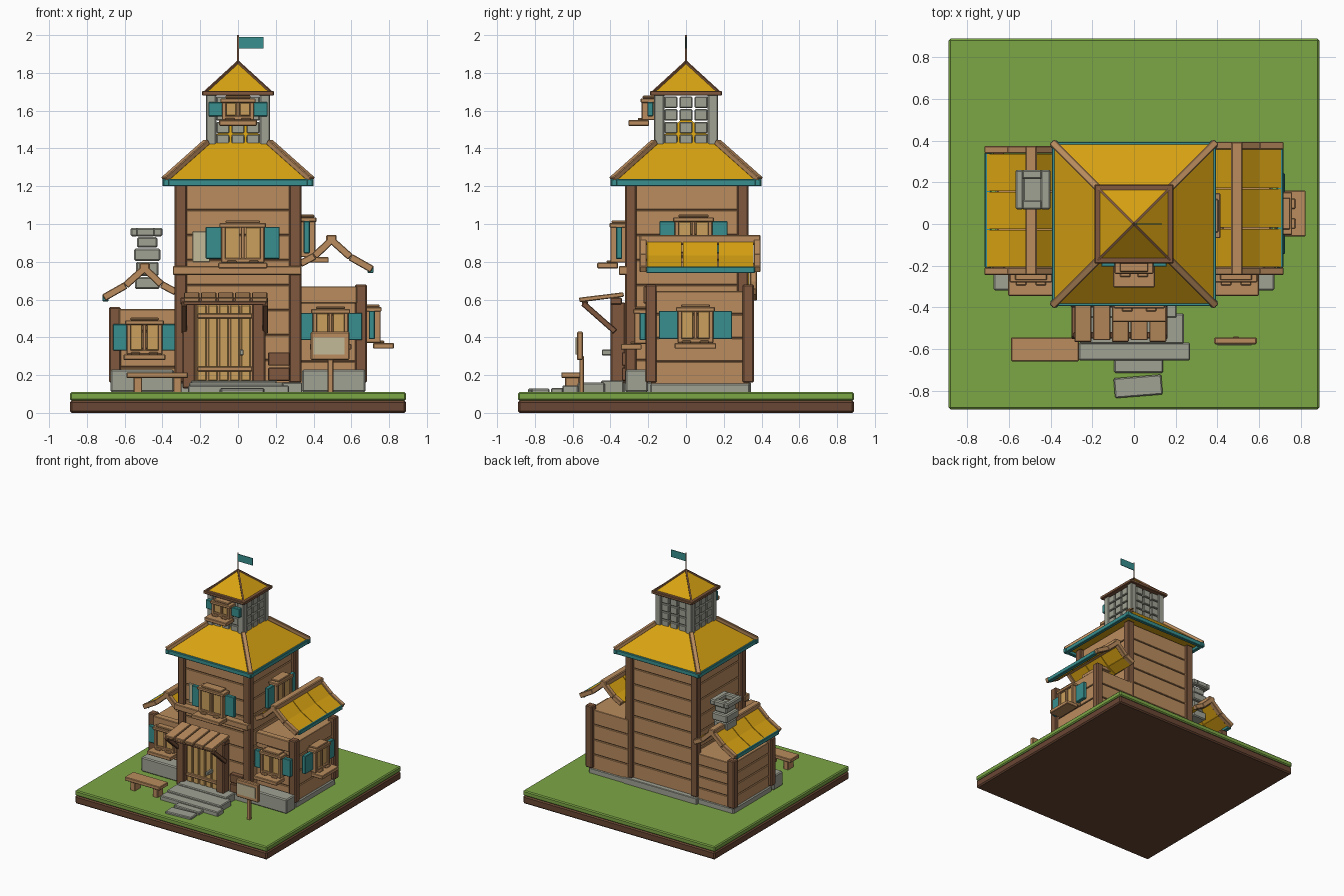
import bpy, bmesh, math
from mathutils import Matrix, Vector

cube = bpy.data.objects.get("Cube")
if cube:
    bpy.data.objects.remove(cube)


def material(name, hexcode):
    rgb = [int(hexcode[i:i + 2], 16) / 255 for i in (0, 2, 4)]
    color = [((c + 0.055) / 1.055) ** 2.4 for c in rgb] + [1]
    mat = bpy.data.materials.new(name)
    mat.use_nodes = True
    mat.diffuse_color = color
    mat.node_tree.nodes["Principled BSDF"].inputs["Base Color"].default_value = color
    return mat


WOOD = material("light wood", "BA8C5E")
DARK = material("dark wood", "80593F")
TAN = material("tan panel", "CBA05C")
TEAL = material("teal paint", "388F8F")
GOLD = material("golden roof", "D9A312")
STONE = material("grey stone", "A0A294")
GRASS = material("grass", "7CA645")
SOIL = material("soil", "694633")
PALE = material("pale board", "C3BA98")


def finish(name, bm, mat, bevel=0.0):
    mesh = bpy.data.meshes.new(name)
    bm.to_mesh(mesh)
    bm.free()
    mesh.materials.append(mat)
    obj = bpy.data.objects.new(name, mesh)
    bpy.context.collection.objects.link(obj)
    if bevel:
        mod = obj.modifiers.new("worn edges", "BEVEL")
        mod.width, mod.segments = bevel, 1
    return obj


def boxes(name, mat, ranges, place=Matrix(), bevel=0.004):
    """One object from boxes given as (x0, x1, y0, y1, z0, z1)."""
    bm = bmesh.new()
    for x0, x1, y0, y1, z0, z1 in ranges:
        mid = Matrix.Translation(((x0 + x1) / 2, (y0 + y1) / 2, (z0 + z1) / 2))
        size = Matrix.Diagonal((x1 - x0, y1 - y0, z1 - z0, 1))
        bmesh.ops.create_cube(bm, size=1, matrix=place @ mid @ size)
    return finish(name, bm, mat, bevel)


def beam(name, mat, a, b, width, thick, bevel=0.004):
    """A board running from a to b, its width kept horizontal."""
    a, b = Vector(a), Vector(b)
    along = (b - a).normalized()
    side = Vector((0, 0, 1)).cross(along).normalized()
    turn = Matrix((along, side, along.cross(side))).transposed().to_4x4()
    half = (b - a).length / 2
    return boxes(name, mat, [(-half, half, -width / 2, width / 2, -thick / 2, thick / 2)],
                 Matrix.Translation((a + b) / 2) @ turn, bevel)


def pyramid(name, mat, half, z0, z1):
    bm = bmesh.new()
    bmesh.ops.create_cone(bm, cap_ends=True, segments=4, radius1=half * math.sqrt(2), radius2=0,
                          depth=z1 - z0, matrix=Matrix.Translation((0, 0, (z0 + z1) / 2))
                          @ Matrix.Rotation(math.pi / 4, 4, "Z"))
    return finish(name, bm, mat)


def planks(name, x0, x1, y0, y1, z0, z1, count):
    """Wall of stacked boards around a dark core, so the seams show."""
    step = (z1 - z0) / count
    boxes(name + "_planks", WOOD, [(x0, x1, y0, y1, z0 + i * step, z0 + (i + 1) * step - 0.006)
                                   for i in range(count)], bevel=0.003)
    boxes(name + "_core", DARK, [(x0 + 0.01, x1 - 0.01, y0 + 0.01, y1 - 0.01, z0, z1 - 0.01)], bevel=0)


def window(name, x, y, z, w, h, shutter, facing=0):
    """Shuttered window; z is the bottom of the frame."""
    place = Matrix.Translation((x, y, z)) @ Matrix.Rotation(facing, 4, "Z")
    half, t = w / 2, 0.024
    boxes(name + "_frame", WOOD, [
        (-half, -half + t, -0.08, 0, 0, h), (half - t, half, -0.08, 0, 0, h),
        (-half, half, -0.08, 0, 0, t), (-half - 0.008, half + 0.008, -0.085, 0, h - t, h),
        (-half * 0.8, half * 0.8, -0.075, 0, h, h + 0.014),
        (-0.01, 0.01, -0.075, 0, 0, h)], place)
    boxes(name + "_panes", TAN, [(s * half / 2 - half * 0.36, s * half / 2 + half * 0.36, -0.066, 0, t, h - t)
                                 for s in (-1, 1)], place, 0.002)
    boxes(name + "_sill", WOOD, [(-half - 0.015, half + 0.015, -0.15, -0.04, -0.03, 0)]
          + [(s - 0.025, s + 0.025, -0.1, -0.06, 0, 0.012) for s in (-half / 2, half / 2)], place)
    boxes(name + "_shutters", TEAL, [(s - shutter / 2, s + shutter / 2, -0.05, -0.018, 0.02, h - 0.02)
                                     for s in (-half - shutter * 0.4, half + shutter * 0.4)], place)


# Ground slab
boxes("soil_base", SOIL, [(-0.89, 0.89, -0.89, 0.89, 0, 0.066)], bevel=0.01)
boxes("grass_top", GRASS, [(-0.89, 0.89, -0.89, 0.89, 0.066, 0.11)], bevel=0.008)

# Tower body
boxes("tower_footing", STONE, [(-0.34, 0.34, -0.33, 0.345, 0.1, 0.16)])
planks("tower_wall", -0.305, 0.305, -0.3, 0.305, 0.15, 1.21, 8)
boxes("tower_posts", DARK, [(sx - 0.032, sx + 0.032, sy - 0.03, sy + 0.03, 0.16, 1.21)
                            for sx in (-0.303, 0.303) for sy in (-0.293, 0.3)], bevel=0.007)
boxes("tower_front_beam", WOOD, [(-0.345, 0.335, -0.355, -0.29, 0.73, 0.777)])
boxes("wall_patch", PALE, [(-0.24, -0.15, -0.309, -0.29, 0.8, 0.96)], bevel=0.002)
boxes("stacked_boards", DARK, [(0.16, 0.275, -0.34, -0.29, z, z + 0.07) for z in (0.17, 0.25)])

# Main roof
pyramid("main_roof", GOLD, 0.395, 1.225, 1.575)
EAVE = 0.38
for i in range(4):
    turn = Matrix.Rotation(i * math.pi / 2, 4, "Z")
    boxes("roof_eave", TEAL, [(-0.4, 0.4, -EAVE - 0.015, -EAVE + 0.015, 1.2, 1.237)], turn)
    beam("roof_hip", WOOD, turn @ Vector((0.39, 0.39, 1.235)), turn @ Vector((0.165, 0.165, 1.435)), 0.035, 0.03)

    # Lantern walls of loose stone blocks
    boxes("lantern_post", STONE, [(0.115, 0.17, 0.115, 0.17, 1.4, 1.685)], turn, 0.006)
    boxes("lantern_blocks", STONE, [
        (c * 0.08 - 0.034, c * 0.08 + 0.034, -0.165, -0.125, 1.413 + r * 0.067, 1.474 + r * 0.067)
        for c in (-1, 0, 1) for r in range(4)], turn, 0.005)
    beam("lantern_hip", DARK, turn @ Vector((0.172, 0.172, 1.7)), turn @ Vector((0, 0, 1.857)), 0.012, 0.012, 0)

# Lantern roof and flag
boxes("lantern_eave", DARK, [(-0.19, 0.19, -0.19, 0.19, 1.68, 1.705)])
pyramid("lantern_roof", GOLD, 0.17, 1.7, 1.855)
boxes("flag_pole", DARK, [(-0.004, 0.004, -0.004, 0.004, 1.84, 2)], bevel=0)
boxes("flag", TEAL, [(0.004, 0.135, -0.003, 0.003, 1.93, 1.99)], bevel=0)

# Side wings with open gable roofs
OUTER = [(0, 0), (0.1, -0.09), (0.215, -0.155)]
INNER = [(0, 0), (-0.09, -0.085), (-0.165, -0.125)]


def wing(name, side, top, back, ridge):
    def span(a, b):
        return (a, b) if side > 0 else (-b, -a)
    planks(name + "_wall", *span(0.3, 0.655), -0.185, back - 0.025, 0.15, top - 0.03, 4)
    boxes(name + "_footing", STONE, [(*span(0.3, 0.665), -0.19, back - 0.02, 0.1, 0.155),
                                     (*span(0.34, 0.675), -0.32, -0.2, 0.11, 0.23)], bevel=0.008)
    boxes(name + "_posts", DARK, [(*span(0.62, 0.683), y - 0.03, y + 0.03, 0.16, top)
                                  for y in (-0.185, back - 0.03)], bevel=0.007)
    boxes(name + "_lintel", WOOD, [(*span(0.32, 0.63), -0.225, -0.17, top - 0.1, top - 0.01)])
    cx, front = 0.495, -0.245
    rear = back + 0.035
    gap = (rear - front - 0.07) / 3
    for line in (OUTER, INNER):
        pts = [(side * (cx + x), ridge + z) for x, z in line]
        for (xa, za), (xb, zb) in zip(pts, pts[1:]):
            for i in range(3):
                y = front + 0.035 + gap * (i + 0.5)
                beam(name + "_roof_panel", GOLD, (xa, y, za), (xb, y, zb), gap - 0.006, 0.022, 0)
            for y in (front + 0.018, rear - 0.018):
                beam(name + "_barge_board", WOOD, (xa, y, za), (xb, y, zb), 0.036, 0.038)
    boxes(name + "_ridge", WOOD, [(*span(0.467, 0.522), front, rear, ridge - 0.025, ridge + 0.028)], bevel=0.006)
    boxes(name + "_eave", TEAL, [(*span(0.685, 0.718), front + 0.035, rear - 0.03, ridge - 0.175, ridge - 0.14)])


wing("left_wing", 1, 0.68, 0.36, 0.915)
wing("right_wing", -1, 0.56, 0.34, 0.765)

# Chimney with a hollow cap
boxes("chimney", STONE, [
    (-0.545, -0.415, 0.09, 0.24, 0.655, 0.72), (-0.54, -0.42, 0.095, 0.235, 0.725, 0.8),
    (-0.55, -0.41, 0.085, 0.245, 0.805, 0.87), (-0.535, -0.425, 0.1, 0.23, 0.875, 0.93),
    (-0.57, -0.53, 0.07, 0.26, 0.935, 0.98), (-0.45, -0.4, 0.07, 0.26, 0.935, 0.98),
    (-0.54, -0.44, 0.07, 0.115, 0.935, 0.98), (-0.54, -0.44, 0.215, 0.26, 0.935, 0.98)], bevel=0.008)

# Windows
SIDEWAYS = math.pi / 2
window("tower_front_window", 0.025, -0.32, 0.795, 0.23, 0.21, 0.09)
window("tower_side_window", 0.33, 0.04, 0.825, 0.2, 0.21, 0.09, SIDEWAYS)
window("lantern_window", 0, -0.155, 1.55, 0.17, 0.115, 0.08)
window("left_wing_front_window", 0.49, -0.195, 0.365, 0.19, 0.185, 0.08)
window("left_wing_side_window", 0.675, 0.05, 0.37, 0.19, 0.19, 0.11, SIDEWAYS)
window("right_wing_window", -0.495, -0.195, 0.31, 0.19, 0.18, 0.08)

# Door
boxes("door_panels", TAN, [(x, x + 0.048, -0.37, -0.3, 0.17, 0.57) for x in [-0.215 + i * 0.058 for i in range(5)]])
boxes("door_frame", WOOD, [(-0.225, 0.085, -0.36, -0.3, 0.16, 0.58),
                           (-0.215, 0.075, -0.385, -0.35, 0.22, 0.245),
                           (-0.215, 0.075, -0.385, -0.35, 0.5, 0.525)])
boxes("door_handle", STONE, [(0.008, 0.03, -0.445, -0.37, 0.305, 0.335)])

# Porch
boxes("porch_posts", DARK, [(x - 0.035, x + 0.035, -0.4, -0.32, 0.13, 0.585) for x in (-0.26, 0.11)], bevel=0.007)
for x in (-0.285, 0.145):
    beam("porch_brace", DARK, (x, -0.375, 0.43), (x, -0.545, 0.58), 0.03, 0.03)
boxes("porch_beams", DARK, [(-0.305, 0.16, -0.4, -0.34, 0.575, 0.61), (-0.29, 0.15, -0.55, -0.52, 0.57, 0.592)])
for i in range(5):
    x = -0.245 + i * 0.09
    beam("porch_plank", WOOD, (x, -0.565 + 0.008 * (i % 2), 0.598), (x, -0.33, 0.627), 0.082, 0.024)

# Stone steps
boxes("steps", STONE, [(-0.25, 0.205, -0.45, -0.33, 0.1, 0.172), (-0.26, 0.24, -0.575, -0.43, 0.1, 0.16),
                       (-0.265, 0.27, -0.655, -0.57, 0.1, 0.145), (-0.095, 0.14, -0.715, -0.65, 0.1, 0.132)], bevel=0.006)
boxes("loose_slab", STONE, [(-0.115, 0.115, -0.048, 0.048, 0.1, 0.128)],
      Matrix.Translation((0.02, -0.78, 0)) @ Matrix.Rotation(0.08, 4, "Z"), 0.006)

# Bench
boxes("bench", WOOD, [(-0.59, -0.265, -0.66, -0.545, 0.185, 0.215)]
      + [(x - 0.022, x + 0.022, -0.64, -0.565, 0.105, 0.19) for x in (-0.53, -0.32)])

# Notice board
boxes("sign_post", WOOD, [(0.475, 0.505, -0.565, -0.54, 0.105, 0.3)])
boxes("sign_board", WOOD, [(0.385, 0.59, -0.578, -0.545, 0.28, 0.43)], bevel=0.006)
boxes("sign_face", PALE, [(0.4, 0.565, -0.584, -0.575, 0.31, 0.4)], bevel=0)
